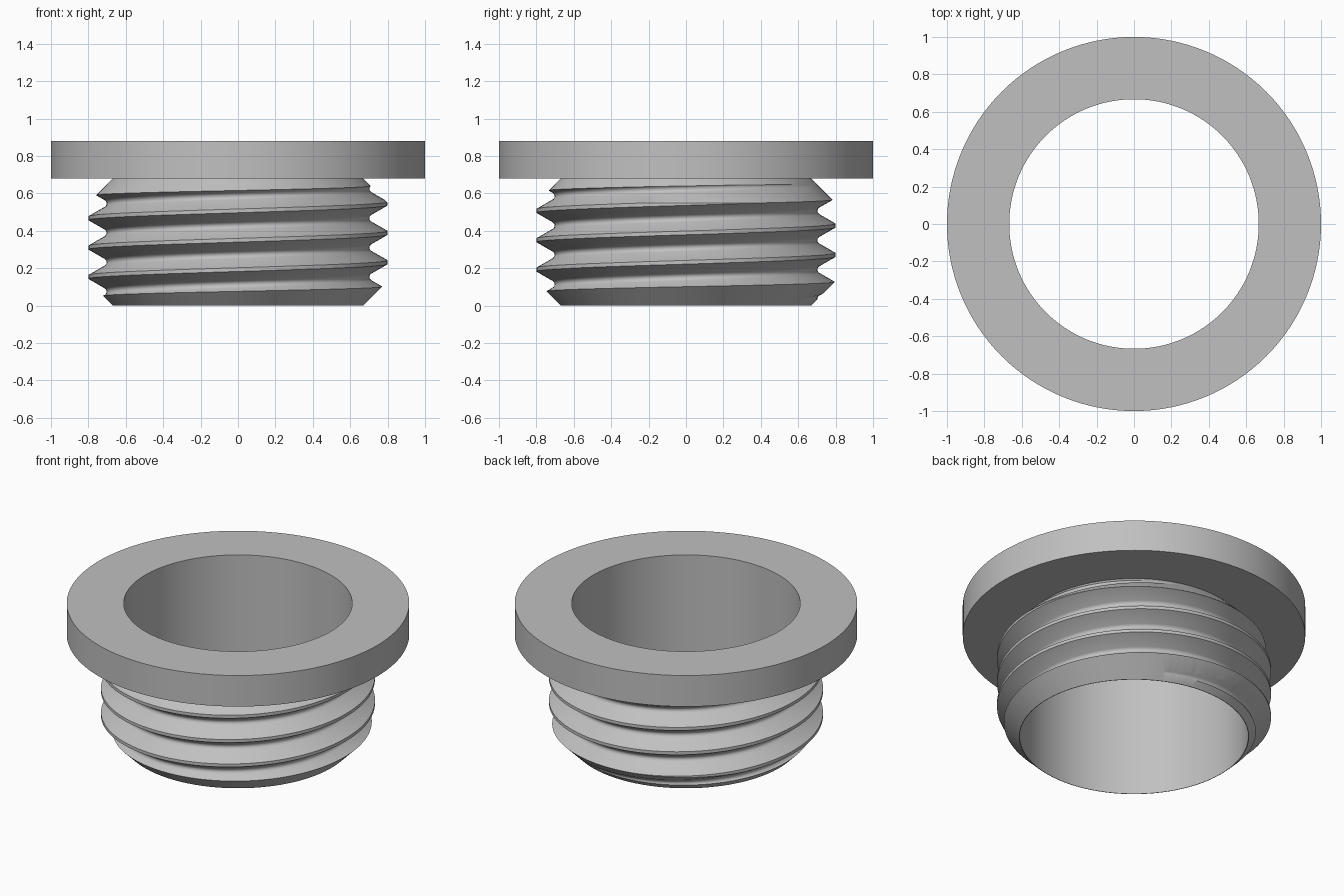
import bpy
import bmesh
from math import cos, sin, pi, radians

cube = bpy.data.objects.get("Cube")
if cube:
    bpy.data.objects.remove(cube, do_unlink=True)

SEGMENTS = 128
BORE = 0.667
HEIGHT = 0.88          # overall
NECK = 0.68            # underside of the flange
PITCH = 0.157
CREST_Z = 0.232        # crest height on the +x side

grey = bpy.data.materials.new("plain grey")
grey.use_nodes = True
GREY = (0.53, 0.53, 0.53, 1)
grey.diffuse_color = GREY
for node in grey.node_tree.nodes:
    if node.type == "BSDF_PRINCIPLED":
        node.inputs["Base Color"].default_value = GREY


def finish(name, bm):
    bmesh.ops.recalc_face_normals(bm, faces=bm.faces)
    mesh = bpy.data.meshes.new(name)
    bm.to_mesh(mesh)
    bm.free()
    obj = bpy.data.objects.new(name, mesh)
    bpy.context.collection.objects.link(obj)
    mesh.materials.append(grey)
    return obj


def activate(obj):
    bpy.ops.object.select_all(action="DESELECT")
    obj.select_set(True)
    bpy.context.view_layer.objects.active = obj


def smooth(obj):
    activate(obj)
    bpy.ops.object.shade_smooth_by_angle(angle=radians(35))


def lathe(name, profile):
    """Spin a closed (radius, z) loop into a ring."""
    bm = bmesh.new()
    rings = []
    for i in range(SEGMENTS):
        a = 2 * pi * i / SEGMENTS
        rings.append([bm.verts.new((r * cos(a), r * sin(a), z)) for r, z in profile])
    n = len(profile)
    for i in range(SEGMENTS):
        p, q = rings[i], rings[(i + 1) % SEGMENTS]
        for j in range(n):
            k = (j + 1) % n
            bm.faces.new((p[j], q[j], q[k], p[k]))
    return finish(name, bm)


def threaded_rod(name, low, high):
    """Solid right-handed screw, flattened at both ends."""
    tooth = [(-0.010, 0.8), (0.010, 0.8), (0.060, 0.713), (0.068, 0.705),
             (0.0785, 0.702), (0.089, 0.705), (0.097, 0.713)]
    rows = [(CREST_Z + turn * PITCH + dz, r) for turn in range(-3, 5) for dz, r in tooth]
    bm = bmesh.new()
    columns = []
    for i in range(SEGMENTS + 1):
        a = 2 * pi * i / SEGMENTS
        column = []
        for z, r in rows:
            z += PITCH * i / SEGMENTS
            if z <= low or z >= high:
                z, r = max(low, min(high, z)), 0.7
            column.append(bm.verts.new((r * cos(a), r * sin(a), z)))
        columns.append(column)
    for p, q in zip(columns, columns[1:]):
        for j in range(len(rows) - 1):
            bm.faces.new((p[j], q[j], q[j + 1], p[j + 1]))
    # Join the turns into one skin and close the ends
    bmesh.ops.remove_doubles(bm, verts=bm.verts, dist=0.0001)
    bmesh.ops.holes_fill(bm, edges=bm.edges, sides=0)
    return finish(name, bm)


# Flange
flange = lathe("flange", [(BORE, NECK), (1, NECK), (1, HEIGHT), (BORE, HEIGHT)])
smooth(flange)

# Threaded sleeve: the screw trimmed to a bored blank with tapered ends
sleeve = threaded_rod("threaded_sleeve", -0.1, 0.8)
rim = BORE + 0.003
blank = lathe("sleeve_blank", [(BORE, 0), (rim, 0), (rim + NECK / 2, NECK / 2),
                               (rim, NECK), (BORE, NECK)])
blank.hide_render = True
trim = sleeve.modifiers.new("trim", "BOOLEAN")
trim.operation = "INTERSECT"
trim.solver = "EXACT"
trim.object = blank
activate(sleeve)
bpy.ops.object.modifier_apply(modifier=trim.name)
bpy.data.objects.remove(blank, do_unlink=True)
smooth(sleeve)
